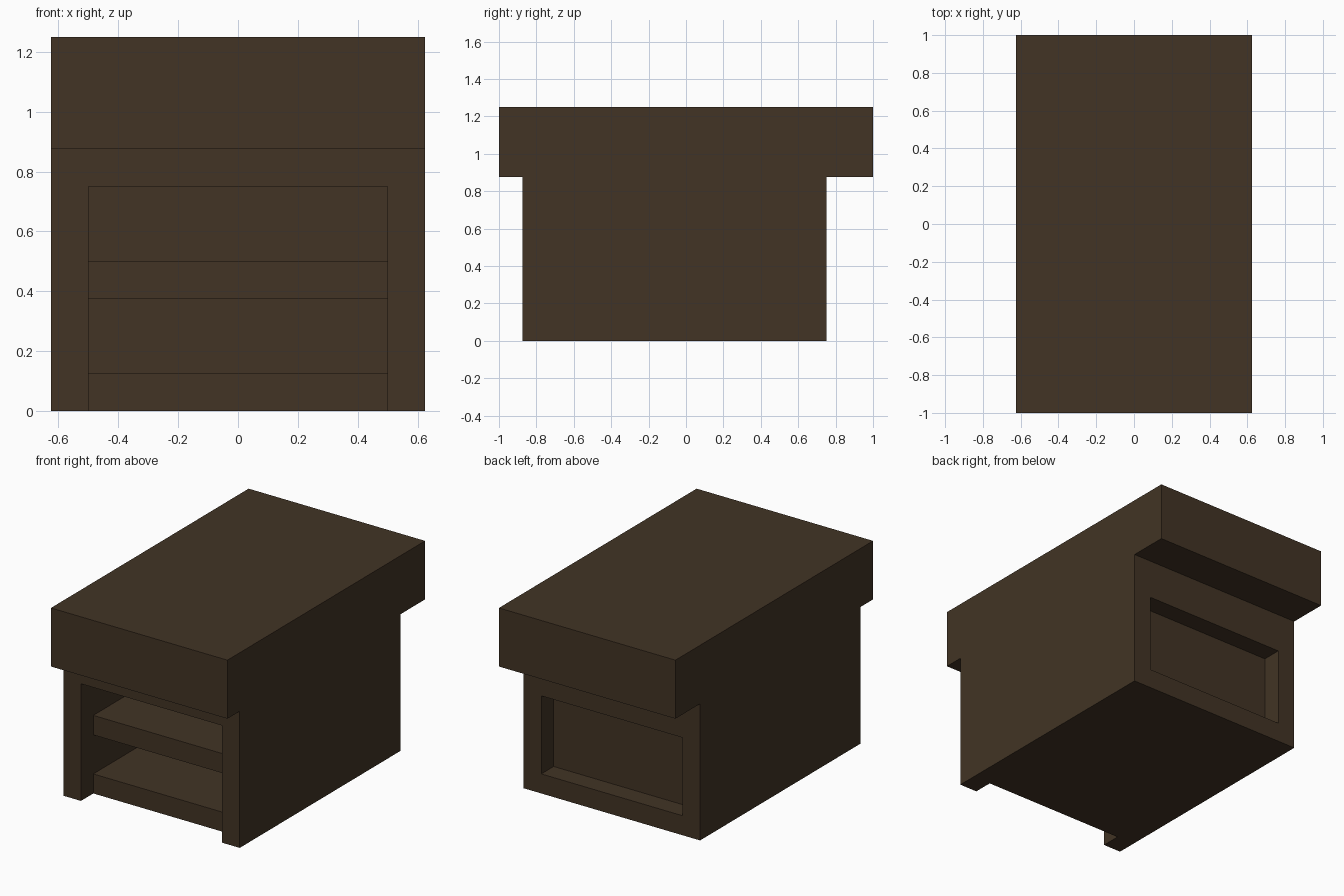
import bpy
import bmesh

if "Cube" in bpy.data.objects:
    bpy.data.objects.remove(bpy.data.objects["Cube"], do_unlink=True)

U = 0.125  # board thickness, used as the building grid

# Dark stained wood
wood = bpy.data.materials.new("dark_brown_wood")
wood.use_nodes = True
color = (0.054, 0.034, 0.018, 1.0)
wood.diffuse_color = color
bsdf = next(n for n in wood.node_tree.nodes if n.type == 'BSDF_PRINCIPLED')
bsdf.inputs["Base Color"].default_value = color
bsdf.inputs["Roughness"].default_value = 0.8


def extrude_profile(name, profile, half_width):
    """Extrude a side profile of (y, z) grid points across x."""
    bm = bmesh.new()
    face = bm.faces.new([bm.verts.new((-half_width * U, y * U, z * U)) for y, z in profile])
    side = bmesh.ops.extrude_face_region(bm, geom=[face])
    verts = [v for v in side["geom"] if isinstance(v, bmesh.types.BMVert)]
    bmesh.ops.translate(bm, verts=verts, vec=(2 * half_width * U, 0, 0))
    bmesh.ops.recalc_face_normals(bm, faces=bm.faces)
    mesh = bpy.data.meshes.new(name)
    bm.to_mesh(mesh)
    bm.free()
    mesh.materials.append(wood)
    obj = bpy.data.objects.new(name, mesh)
    bpy.context.collection.objects.link(obj)
    return obj


def rect(y0, y1, z0, z1):
    return [(y0, z0), (y1, z0), (y1, z1), (y0, z1)]


def cut(target, cutter):
    """Subtract the cutter, bake the result and discard the cutter."""
    cutter.hide_render = True
    mod = target.modifiers.new("cut", 'BOOLEAN')
    mod.operation, mod.solver, mod.object = 'DIFFERENCE', 'EXACT', cutter
    graph = bpy.context.evaluated_depsgraph_get()
    baked = bpy.data.meshes.new_from_object(target.evaluated_get(graph))
    target.modifiers.remove(mod)
    target.data = baked
    bpy.data.objects.remove(cutter, do_unlink=True)


# Cabinet body with the thick overhanging worktop
cabinet = extrude_profile("cabinet", [(-7, 0), (6, 0), (6, 7), (8, 7),
                                      (8, 10), (-8, 10), (-8, 7), (-7, 7)], 5)

# Open front bay: its floor is set back from the side posts
cut(cabinet, extrude_profile("bay_cutter", [(-9, -1), (-6, -1), (-6, 1),
                                            (4, 1), (4, 6), (-9, 6)], 4))

# Shallow recessed panel in the back
cut(cabinet, extrude_profile("back_panel_cutter", rect(5, 7, 1, 5), 4))

# Middle shelf inside the bay
extrude_profile("middle_shelf", rect(-6, 4, 3, 4), 4)
